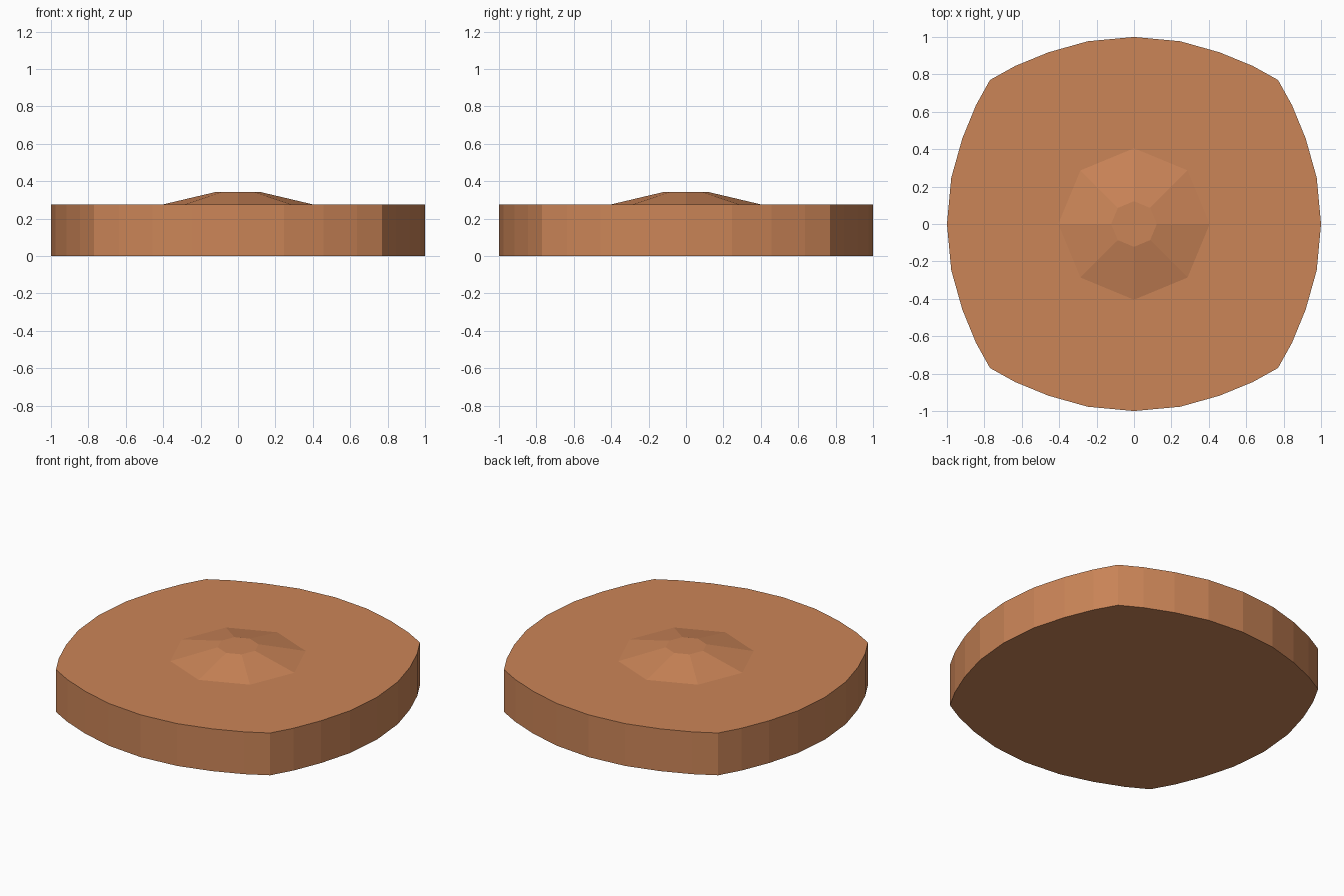
import bpy
import bmesh
import math

if "Cube" in bpy.data.objects:
    bpy.data.objects.remove(bpy.data.objects["Cube"])

clay = bpy.data.materials.new("terracotta")
clay.diffuse_color = (0.60, 0.235, 0.097, 1)
clay.use_nodes = True
clay.node_tree.nodes["Principled BSDF"].inputs["Base Color"].default_value = clay.diffuse_color


def loft(name, rings):
    """Flat-shaded solid skinned through rings of equal point count, capped at both ends."""
    bm = bmesh.new()
    loops = [[bm.verts.new(p) for p in ring] for ring in rings]
    n = len(loops[0])
    for low, high in zip(loops, loops[1:]):
        for i in range(n):
            j = (i + 1) % n
            bm.faces.new((low[i], low[j], high[j], high[i]))
    bm.faces.new(loops[0][::-1])
    bm.faces.new(loops[-1])
    mesh = bpy.data.meshes.new(name)
    bm.to_mesh(mesh)
    bm.free()
    mesh.materials.append(clay)
    obj = bpy.data.objects.new(name, mesh)
    bpy.context.collection.objects.link(obj)
    return obj


# Rounded square slab: one bowed side, turned four times
side = [(0.77, -0.77), (0.845, -0.635), (0.918, -0.457), (0.977, -0.247),
        (1.0, 0.0), (0.977, 0.247), (0.918, 0.457), (0.845, 0.635)]
outline = []
for k in range(4):
    c, s = round(math.cos(k * math.pi / 2)), round(math.sin(k * math.pi / 2))
    outline += [(c * x - s * y, s * x + c * y) for x, y in side]

loft("slab", [[(x, y, z) for x, y in outline] for z in (0.0, 0.275)])


# Low eight-sided boss in the middle of the top
def octagon(r, z):
    return [(r * math.cos(i * math.pi / 4), r * math.sin(i * math.pi / 4), z)
            for i in range(8)]


loft("centre_boss", [octagon(0.405, 0.275), octagon(0.122, 0.342)])
